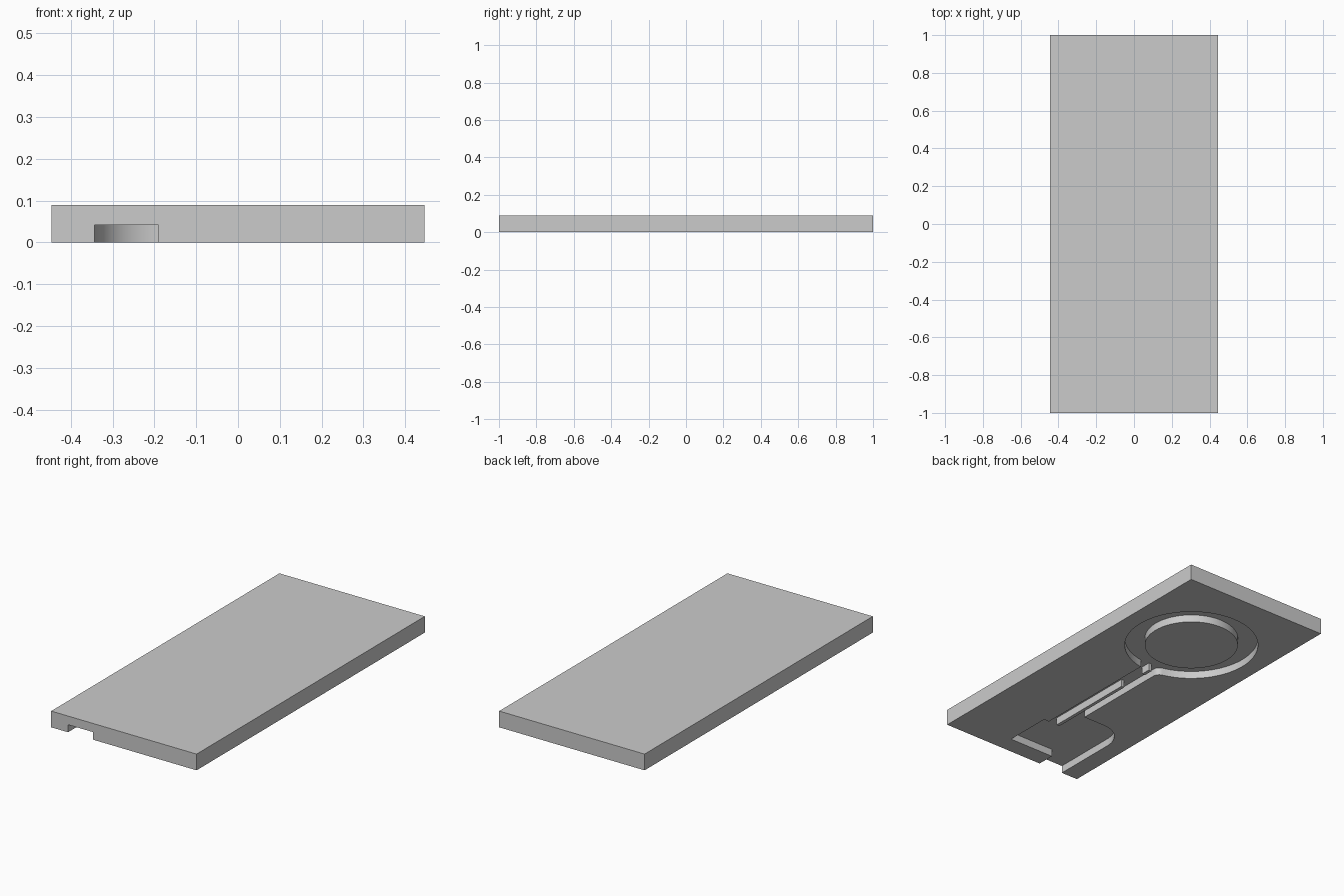
import bpy, bmesh
from math import sin, cos, atan2, sqrt, radians, pi

if "Cube" in bpy.data.objects:
    bpy.data.objects.remove(bpy.data.objects["Cube"], do_unlink=True)

W, H, DEPTH = 0.446, 0.09, 0.042
RING_Y, R_OUT, R_IN = 0.47, 0.351, 0.245
CH = 0.057        # half width of the wire channel
FIL = 0.04        # fillet between ring and channel

grey = bpy.data.materials.new("plain_grey")
grey.use_nodes = True
grey.diffuse_color = (0.6, 0.6, 0.6, 1)
grey.node_tree.nodes["Principled BSDF"].inputs["Base Color"].default_value = (0.6, 0.6, 0.6, 1)


def prism(name, outline, z0, z1):
    """Extrude a flat outline between two heights."""
    bm = bmesh.new()
    face = bm.faces.new([bm.verts.new((x, y, z0)) for x, y in outline])
    out = bmesh.ops.extrude_face_region(bm, geom=[face])
    verts = [g for g in out["geom"] if isinstance(g, bmesh.types.BMVert)]
    bmesh.ops.translate(bm, verts=verts, vec=(0, 0, z1 - z0))
    bmesh.ops.recalc_face_normals(bm, faces=bm.faces)
    me = bpy.data.meshes.new(name)
    bm.to_mesh(me)
    bm.free()
    me.materials.append(grey)
    ob = bpy.data.objects.new(name, me)
    bpy.context.collection.objects.link(ob)
    return ob


def arc(cx, cy, r, a0, a1, n):
    return [(cx + r * cos(a0 + (a1 - a0) * i / n), cy + r * sin(a0 + (a1 - a0) * i / n))
            for i in range(n + 1)]


def rect(x0, x1, y0, y1):
    return [(x0, y0), (x1, y0), (x1, y1), (x0, y1)]


def combine(target, tool, operation):
    mod = target.modifiers.new(tool.name, "BOOLEAN")
    mod.object, mod.operation, mod.solver = tool, operation, "EXACT"
    bpy.context.view_layer.objects.active = target
    bpy.ops.object.modifier_apply(modifier=mod.name)
    bpy.data.objects.remove(tool, do_unlink=True)


# Slab
slab = prism("slab", rect(-W, W, -1, 1), 0, H)

# Pocket outline: front notch, board bay, wire channel, ring, fillet, rounded bay corner
fx = -CH - FIL
fy = RING_Y - sqrt((R_OUT + FIL) ** 2 - fx ** 2)
tangent = atan2(RING_Y - fy, -fx)
start = atan2(-sqrt(R_OUT ** 2 - CH ** 2), CH)
outline = [(-0.19, -1.1), (-0.19, -0.9), (0.09, -0.9), (0.09, -0.63), (CH, -0.63)]
outline += arc(0, RING_Y, R_OUT, start, pi + tangent, 96)
outline += arc(fx, fy, FIL, tangent, 0, 10)[1:]
outline += [(-CH, -0.475)]
outline += arc(-0.193, -0.625, 0.15, radians(90), radians(180), 24)
outline += [(-0.343, -1.1)]
combine(slab, prism("pocket_cutter", outline, -0.05, DEPTH), "DIFFERENCE")

# Islands left standing in the pocket
disc = arc(0, RING_Y, R_IN, 0, 2 * pi, 96)[:-1]
combine(slab, prism("centre_disc", disc, 0, 0.06), "UNION")
for y0, y1 in ((-0.63, -0.1), (0.07, 0.125)):
    combine(slab, prism("wire_divider", rect(-0.016, 0.003, y0, y1), 0, 0.06), "UNION")

# Smooth round walls, sharp edges
bpy.ops.object.select_all(action="DESELECT")
slab.select_set(True)
bpy.context.view_layer.objects.active = slab
bpy.ops.object.shade_smooth_by_angle(angle=radians(30))
